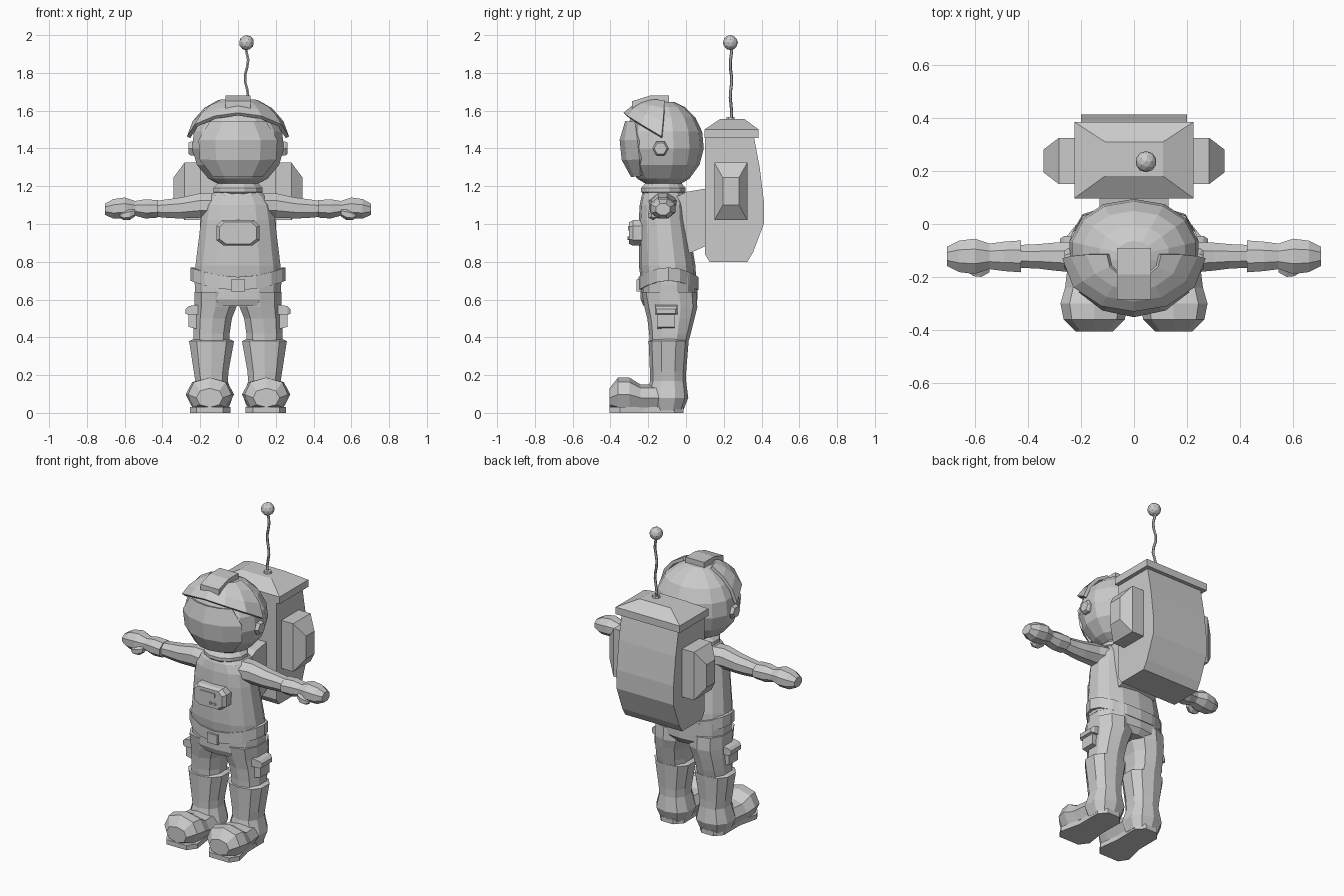
import bpy, bmesh, math
from mathutils import Vector

grey = bpy.data.materials.new("suit grey")
grey.diffuse_color = (0.6, 0.6, 0.6, 1)


def finish(name, bm, mirror=False):
    bmesh.ops.recalc_face_normals(bm, faces=bm.faces)
    me = bpy.data.meshes.new(name)
    bm.to_mesh(me)
    bm.free()
    me.materials.append(grey)
    ob = bpy.data.objects.new(name, me)
    bpy.context.collection.objects.link(ob)
    if mirror:
        ob.modifiers.new("mirror", 'MIRROR').use_mirror_merge = False
    return ob


def bridge(bm, loops, caps=True):
    n = len(loops[0])
    for a, b in zip(loops, loops[1:]):
        for i in range(n):
            bm.faces.new((a[i], a[(i + 1) % n], b[(i + 1) % n], b[i]))
    if caps:
        bm.faces.new(loops[0])
        bm.faces.new(loops[-1])


def loft(name, axis, rings, n=12, power=1.0, mirror=False, phase=0.5):
    """rings: (position on axis, centre a, centre b, radius a, radius b)"""
    bm = bmesh.new()
    loops = []
    for t, a, b, ra, rb in rings:
        loop = []
        for i in range(n):
            ang = 2 * math.pi * (i + phase) / n
            c, s = math.cos(ang), math.sin(ang)
            u = a + ra * math.copysign(abs(c) ** power, c)
            v = b + rb * math.copysign(abs(s) ** power, s)
            loop.append(bm.verts.new({'x': (t, u, v), 'y': (u, t, v), 'z': (u, v, t)}[axis]))
        loops.append(loop)
    bridge(bm, loops)
    return finish(name, bm, mirror)


def rects(name, axis, rings, mirror=False):
    """rings: (position on axis, a min, a max, b min, b max)"""
    k = math.sqrt(2) / 2
    return loft(name, axis, [(t, (a0 + a1) / 2, (b0 + b1) / 2, (a1 - a0) / 2 / k, (b1 - b0) / 2 / k)
                             for t, a0, a1, b0, b1 in rings], 4, 1, mirror)


def prism(name, sections):
    """sections: lists of 3D points with equal length"""
    bm = bmesh.new()
    bridge(bm, [[bm.verts.new(p) for p in s] for s in sections])
    return finish(name, bm)


# helmet
HC, HR = Vector((0, -0.12, 1.42)), Vector((0.25, 0.215, 0.235))


def on_helmet(az, el, k=1.0):
    az, el = math.radians(az), math.radians(el)
    d = Vector((math.sin(az) * math.cos(el), -math.cos(az) * math.cos(el), math.sin(el)))
    return HC + k * Vector((d.x * HR.x, d.y * HR.y, d.z * HR.z))


def helmet_patch(name, cols, rows, point, thickness):
    bm = bmesh.new()
    g = [[bm.verts.new(point(-1 + 2 * i / cols, j / rows)) for i in range(cols + 1)] for j in range(rows + 1)]
    for j in range(rows):
        for i in range(cols):
            bm.faces.new((g[j][i], g[j][i + 1], g[j + 1][i + 1], g[j + 1][i]))
    ob = finish(name, bm)
    m = ob.modifiers.new("thickness", 'SOLIDIFY')
    m.thickness, m.offset = thickness, 0
    return ob


loft("helmet", 'z', [(HC.z + HR.z * math.sin(math.radians(e)), 0, HC.y,
                      HR.x * math.cos(math.radians(e)), HR.y * math.cos(math.radians(e)))
                     for e in (-72, -50, -27, -5, 17, 38, 58, 75)], 14, 0.92)


# visor window, narrowing to its top and bottom edges
def visor_point(u, v):
    el = -43 + 73 * v
    width = 40 + 16 * math.sin(math.pi * min(1, max(0, v * 0.9 + 0.08)))
    return on_helmet(u * width, el, 1.035 - 0.02 * u * u)


helmet_patch("visor", 4, 3, visor_point, 0.02)


# raised brim arching over the visor
def brim_point(u, v):
    low = 36 - 27 * abs(u) ** 1.8
    el = low + v * (68 - low)
    return on_helmet(u * (88 + 6 * v), el, 1.17 - 0.12 * v - 0.11 * u * u * (1 - v))


helmet_patch("brim", 6, 3, brim_point, 0.02)

# lamp on the crown
prism("crown_lamp", [[(x, -0.285, 1.60), (x, -0.285, 1.65), (x, -0.19, 1.68), (x, -0.09, 1.68),
                      (x, -0.09, 1.62)] for x in (-0.065, 0.065)])
loft("ear_cap", 'x', [(0.22, -0.135, 1.4, 0.043, 0.043), (0.25, -0.135, 1.4, 0.043, 0.043),
                      (0.262, -0.135, 1.4, 0.034, 0.034)], 6, 1, True, 0)

# neck ring and torso
loft("neck_ring", 'z', [(1.15, 0, -0.12, 0.11, 0.1), (1.17, 0, -0.12, 0.135, 0.122),
                        (1.19, 0, -0.12, 0.135, 0.122), (1.215, 0, -0.12, 0.11, 0.1)], 12)
loft("torso", 'z', [(0.68, 0, -0.09, 0.235, 0.145), (0.78, 0, -0.1, 0.23, 0.15), (0.9, 0, -0.11, 0.215, 0.14),
                    (1.02, 0, -0.12, 0.2, 0.13), (1.1, 0, -0.12, 0.185, 0.125),
                    (1.15, 0, -0.12, 0.15, 0.115), (1.18, 0, -0.12, 0.11, 0.1)], 14, 0.85)

# belt, dipping at the front and back
bm = bmesh.new()
loops = []
for k, dz in ((0.92, -0.035), (1, -0.035), (1, 0.035), (0.92, 0.035)):
    loop = []
    for i in range(16):
        a = 2 * math.pi * i / 16
        loop.append(bm.verts.new((0.252 * k * math.cos(a), -0.093 + 0.158 * k * math.sin(a),
                                  0.685 + 0.05 * math.cos(a) ** 2 + dz)))
    loops.append(loop)
bridge(bm, loops + [loops[0]], caps=False)
finish("belt", bm)
rects("buckle", 'y', [(-0.262, -0.036, 0.036, 0.643, 0.705), (-0.235, -0.036, 0.036, 0.643, 0.705)])

# chest control panel with slot and buttons
outline = [(-0.115, 0.915), (-0.075, 0.885), (0.075, 0.885), (0.115, 0.915), (0.115, 0.99),
           (0.085, 1.02), (-0.085, 1.02), (-0.115, 0.99)]
prism("chest_panel", [[(x * k, y, 0.95 + (z - 0.95) * k) for x, z in outline]
                      for y, k in ((-0.2, 1), (-0.28, 1), (-0.302, 0.85))])
rects("panel_slot", 'y', [(-0.307, -0.055, 0.05, 0.965, 0.99), (-0.3, -0.055, 0.05, 0.965, 0.99)])
for x in (0.02, 0.05):
    loft("panel_button", 'y', [(-0.309, x, 0.925, 0.009, 0.009), (-0.3, x, 0.925, 0.009, 0.009)], 6)

# hips and trouser legs
loft("hips", 'z', [(0.565, 0, -0.095, 0.2, 0.13), (0.6, 0, -0.09, 0.23, 0.15), (0.72, 0, -0.09, 0.235, 0.15)], 14, 0.85)
loft("trouser_leg", 'z', [(0.33, 0.14, -0.095, 0.1, 0.095), (0.42, 0.14, -0.085, 0.1, 0.11),
                          (0.5, 0.133, -0.08, 0.105, 0.125), (0.56, 0.12, -0.08, 0.116, 0.14),
                          (0.64, 0.118, -0.09, 0.118, 0.145)], 10, 0.85, True)
# cargo pocket with flap
rects("pocket", 'x', [(0.2, -0.15, -0.06, 0.44, 0.56), (0.262, -0.15, -0.06, 0.455, 0.55)], True)
rects("pocket_flap", 'x', [(0.2, -0.165, -0.045, 0.52, 0.575), (0.262, -0.165, -0.045, 0.52, 0.565),
                           (0.278, -0.155, -0.055, 0.525, 0.55)], True)

# boots
loft("boot_shaft", 'z', [(0.012, 0.14, -0.1, 0.09, 0.085), (0.08, 0.14, -0.1, 0.115, 0.112),
                         (0.17, 0.14, -0.095, 0.09, 0.095), (0.22, 0.142, -0.095, 0.096, 0.096),
                         (0.38, 0.14, -0.092, 0.124, 0.106), (0.39, 0.14, -0.092, 0.1, 0.09)], 10, 0.85, True)
loft("boot_toe", 'y', [(-0.405, 0.15, 0.08, 0.07, 0.05), (-0.36, 0.15, 0.097, 0.115, 0.09),
                       (-0.3, 0.149, 0.097, 0.128, 0.09), (-0.24, 0.145, 0.08, 0.115, 0.07),
                       (-0.12, 0.14, 0.08, 0.105, 0.07)], 8, 0.9, True, 0)
bm = bmesh.new()
sole = [(0.08, -0.405), (0.22, -0.405), (0.255, -0.35), (0.225, -0.22), (0.225, -0.06), (0.185, -0.012),
        (0.1, -0.012), (0.055, -0.06), (0.058, -0.22), (0.04, -0.35)]
bridge(bm, [[bm.verts.new((x, y, z)) for x, y in sole] for z in (0, 0.03)])
finish("sole", bm, True)

# arms, gloves and thumbs
loft("sleeve", 'x', [(0.1, -0.12, 1.1, 0.09, 0.065), (0.2, -0.125, 1.098, 0.065, 0.07),
                     (0.3, -0.123, 1.085, 0.057, 0.06), (0.36, -0.122, 1.082, 0.05, 0.055),
                     (0.44, -0.122, 1.08, 0.046, 0.045)], 8, 1, True)
loft("glove", 'x', [(0.425, -0.122, 1.08, 0.065, 0.05), (0.49, -0.122, 1.08, 0.06, 0.055),
                    (0.545, -0.122, 1.083, 0.052, 0.042), (0.6, -0.122, 1.085, 0.072, 0.06),
                    (0.66, -0.122, 1.08, 0.064, 0.056), (0.704, -0.122, 1.078, 0.04, 0.032)], 8, 1, True)
loft("thumb", 'x', [(0.545, -0.165, 1.06, 0.02, 0.02), (0.575, -0.175, 1.05, 0.028, 0.03),
                    (0.605, -0.175, 1.045, 0.025, 0.025), (0.625, -0.172, 1.045, 0.012, 0.012)], 6, 1, True)

# backpack body, lid, pods and mount
side = [(0.1, 1.46), (0.1, 0.84), (0.125, 0.8), (0.325, 0.8), (0.355, 0.85), (0.412, 1.0), (0.412, 1.12),
        (0.39, 1.3), (0.36, 1.46)]
prism("backpack", [[(x, y, z) for y, z in side] for x in (-0.2, 0.2)])
rects("backpack_lid", 'z', [(1.455, -0.225, 0.225, 0.097, 0.385), (1.5, -0.225, 0.225, 0.097, 0.385),
                            (1.555, -0.11, 0.11, 0.18, 0.31)])
rects("side_pod", 'x', [(0.19, 0.15, 0.325, 1.02, 1.325), (0.283, 0.15, 0.325, 1.02, 1.325),
                        (0.342, 0.195, 0.28, 1.1, 1.245)], True)
prism("backpack_mount", [[(x, -0.05, 0.82), (x, 0.03, 0.85), (x, 0.12, 0.89), (x, 0.12, 1.19),
                          (x, 0.0, 1.17), (x, -0.08, 1.13)] for x in (-0.13, 0.13)])

# wavy antenna with ball tip
loft("antenna_base", 'z', [(1.55, 0.045, 0.235, 0.026, 0.026), (1.567, 0.045, 0.235, 0.022, 0.022)], 8)
loft("antenna", 'z', [(1.55 + 0.04 * i, 0.045 + 0.009 * math.sin(i * 1.35 + 3.5), 0.238 + 0.004 * math.sin(i * 1.5),
                       0.008, 0.008) for i in range(11)], 6)
bpy.ops.mesh.primitive_ico_sphere_add(subdivisions=2, radius=0.04, location=(0.045, 0.235, 1.96))
ball = bpy.context.object
ball.name = "antenna_ball"
ball.data.materials.append(grey)
